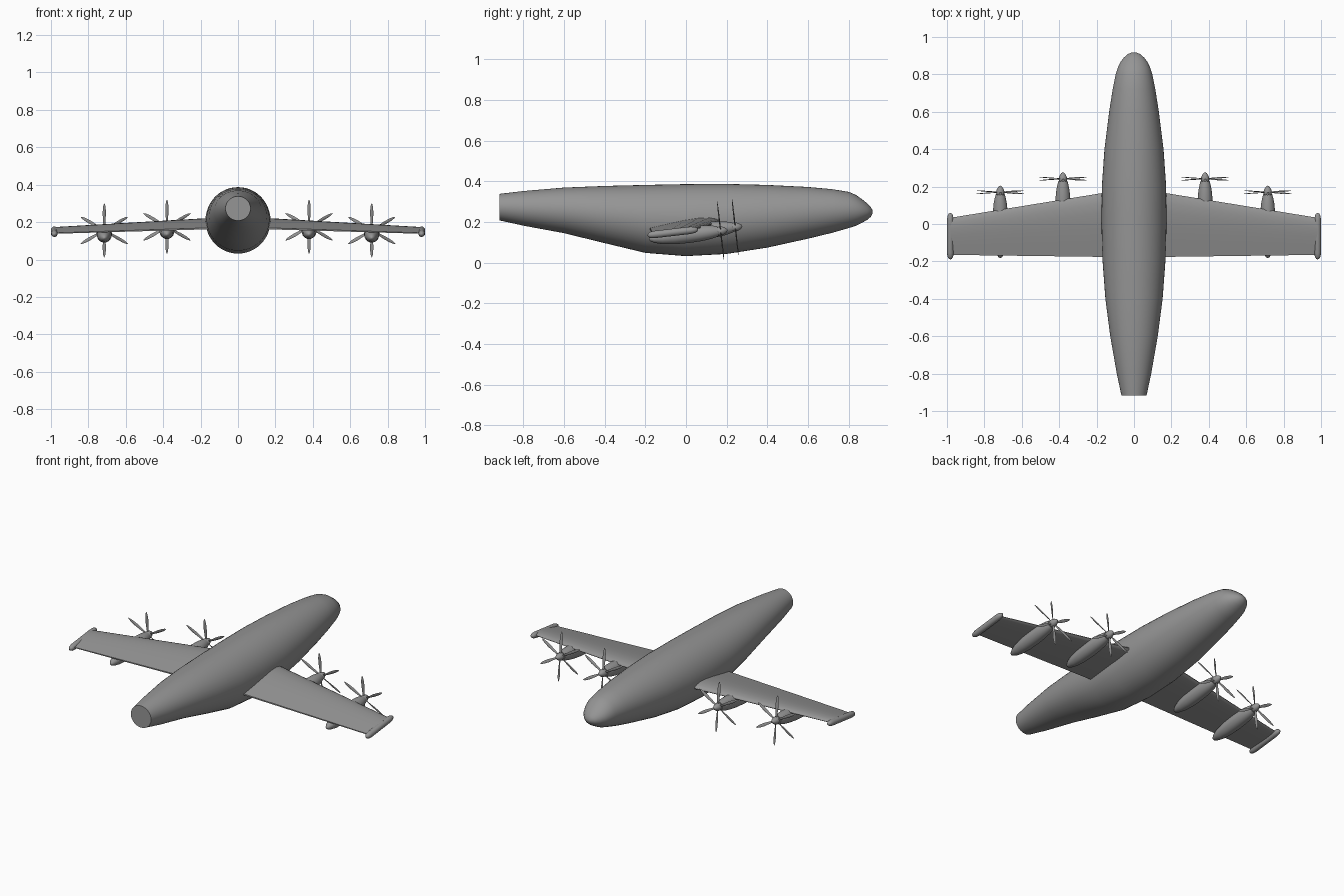
import bpy, bmesh
from math import sin, cos, pi, radians
from mathutils import Matrix

cube = bpy.data.objects.get("Cube")
if cube:
    bpy.data.objects.remove(cube)

grey = bpy.data.materials.new("airframe grey")
grey.use_nodes = True
COLOUR = (0.3, 0.3, 0.3, 1)
grey.diffuse_color = COLOUR
grey.node_tree.nodes["Principled BSDF"].inputs["Base Color"].default_value = COLOUR


def loft(bm, rings, matrix=Matrix()):
    """Skin a list of equal-sized point rings and cap both ends."""
    loops = [[bm.verts.new(matrix @ Matrix.Translation(p).translation) for p in ring]
             for ring in rings]
    n = len(loops[0])
    for a, b in zip(loops, loops[1:]):
        for i in range(n):
            j = (i + 1) % n
            bm.faces.new((a[i], a[j], b[j], b[i]))
    bm.faces.new(loops[0])
    bm.faces.new(loops[-1])


def finish(bm, name, angle=40):
    bmesh.ops.recalc_face_normals(bm, faces=bm.faces)
    mesh = bpy.data.meshes.new(name)
    bm.to_mesh(mesh)
    bm.free()
    mesh.materials.append(grey)
    obj = bpy.data.objects.new(name, mesh)
    bpy.context.collection.objects.link(obj)
    bpy.ops.object.select_all(action='DESELECT')
    obj.select_set(True)
    bpy.context.view_layer.objects.active = obj
    bpy.ops.object.shade_smooth_by_angle(angle=radians(angle))


def oval(y, rx, rz, z=0.0, n=24):
    """Ring of points around the lengthwise axis."""
    return [(rx * cos(2 * pi * i / n), y, z + rz * sin(2 * pi * i / n)) for i in range(n)]


def body_of_revolution(name, profile, matrix, n=24):
    bm = bmesh.new()
    loft(bm, [oval(y, r, r, n=n) for y, r in profile], matrix)
    finish(bm, name)


# Fuselage stations: position, half width, bottom, top
stations = [
    (-.918, .067, .208, .338), (-.8, .092, .182, .352), (-.6, .127, .145, .369),
    (-.4, .153, .096, .377), (-.2, .168, .048, .382), (0, .174, .032, .386),
    (.2, .172, .043, .387), (.4, .158, .074, .382), (.6, .133, .118, .372),
    (.72, .114, .147, .361), (.8, .098, .17, .348), (.835, .087, .181, .333),
    (.865, .073, .196, .312), (.89, .054, .21, .292), (.908, .034, .225, .274),
    (.918, .01, .242, .256)]
bm = bmesh.new()
loft(bm, [oval(y, w, (top - low) / 2, (top + low) / 2, 48) for y, w, low, top in stations])
finish(bm, "fuselage", 50)

# Wing section as fractions of the chord, leading edge first
upper = [(0, 0), (.015, .025), (.06, .05), (.15, .075), (.3, .085), (.5, .075), (.75, .045), (1, .012)]
lower = [(1, -.012), (.75, -.025), (.5, -.035), (.3, -.04), (.15, -.035), (.06, -.026), (.015, -.014)]


def wing_ring(x, lead_y, lead_z, trail_y, trail_z):
    chord = lead_y - trail_y
    return [(x, lead_y - f * chord, lead_z + f * (trail_z - lead_z) + t * chord)
            for f, t in upper + lower]


def propeller(bm, matrix):
    """Six slim blades around the shaft."""
    outline = [(.01, .004), (.04, .006), (.085, .009), (.115, .008), (.135, .005), (.145, .001)]
    for k in range(6):
        turn = matrix @ Matrix.Rotation(k * pi / 3, 4, 'Y')
        rings = []
        for height, half in outline:
            pitch = radians(28 - 150 * height)
            ring = []
            for i in range(8):
                u, v = half * cos(i * pi / 4), .25 * half * sin(i * pi / 4)
                ring.append((u * cos(pitch) - v * sin(pitch),
                             u * sin(pitch) + v * cos(pitch), height))
            rings.append(ring)
        loft(bm, rings, turn)


# Profiles measured from the propeller plane
spinner = [(-.012, .02), (-.005, .0225), (.008, .021), (.02, .016), (.03, .009), (.035, .001)]
nacelle = [(-.355, .001), (-.35, .01), (-.33, .021), (-.29, .032), (-.23, .039), (-.16, .041),
           (-.1, .039), (-.06, .035), (-.03, .029), (-.012, .024)]
tip_pod = [(-.126, .001), (-.122, .009), (-.112, .015), (-.09, .018), (.085, .018),
           (.108, .015), (.12, .009), (.124, .001)]
tilt = Matrix.Rotation(radians(6.6), 4, 'X')

for side, label in ((1, "left"), (-1, "right")):
    # Tapered wing, drooping slightly to the tip
    bm = bmesh.new()
    loft(bm, [wing_ring(side * .08, .18, .205, -.177, .168),
              wing_ring(side * .982, .033, .162, -.165, .14)])
    finish(bm, label + "_wing", 35)

    body_of_revolution(label + "_wingtip_pod", tip_pod,
                       Matrix.Translation((side * .982, -.064, .149)) @ tilt, 16)

    # Two engines under each wing
    for spot, x, y, z in (("inner", .38, .242, .175), ("outer", .715, .17, .156)):
        place = Matrix.Translation((side * x, y, z)) @ tilt
        name = label + "_" + spot
        body_of_revolution(name + "_nacelle", nacelle, place)
        body_of_revolution(name + "_spinner", spinner, place)
        bm = bmesh.new()
        propeller(bm, place)
        finish(bm, name + "_propeller")
